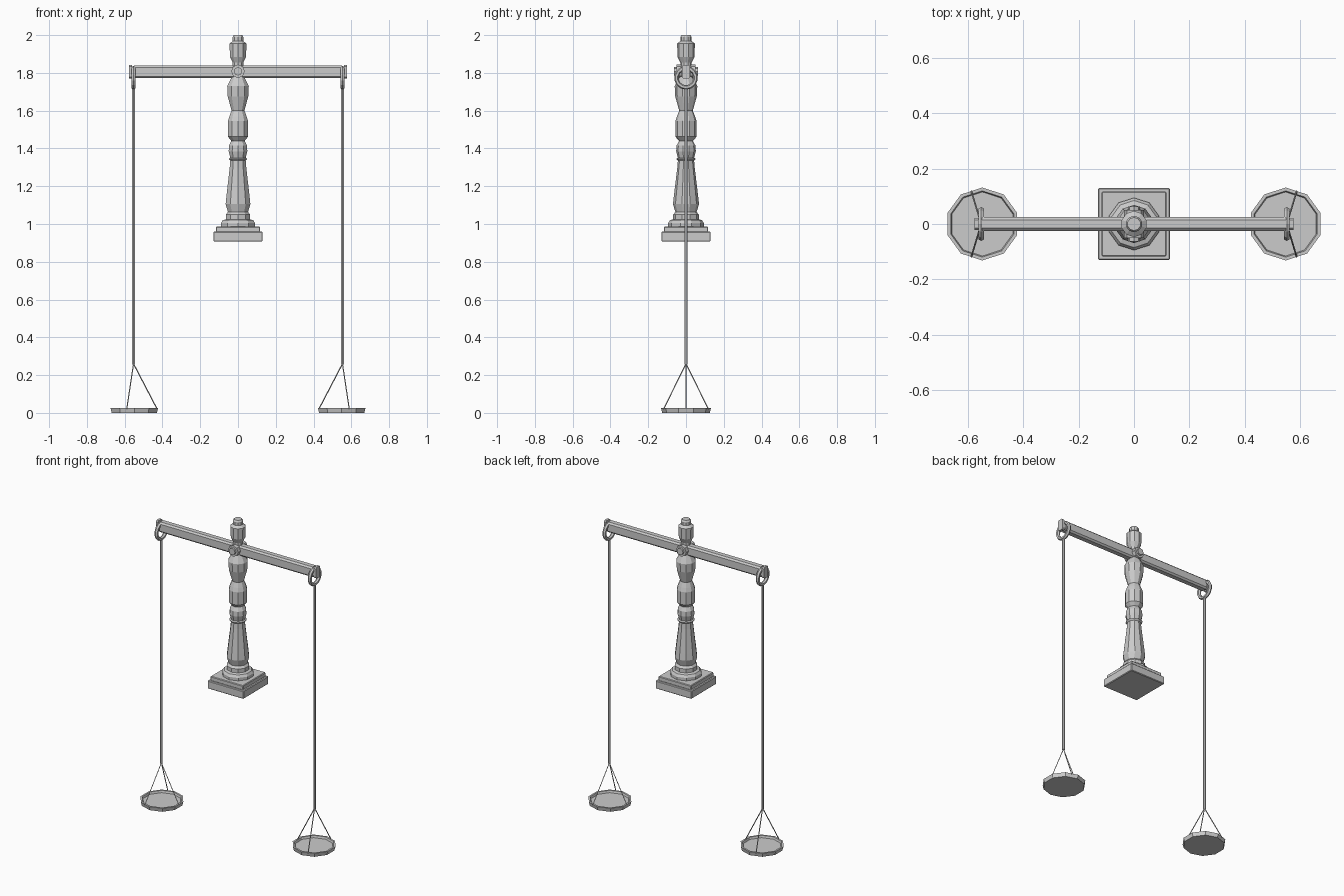
import bpy, bmesh, math
from mathutils import Vector

if "Cube" in bpy.data.objects:
    bpy.data.objects.remove(bpy.data.objects["Cube"])


def make_object(name, bm):
    bmesh.ops.recalc_face_normals(bm, faces=bm.faces[:])
    mesh = bpy.data.meshes.new(name)
    bm.to_mesh(mesh)
    bm.free()
    ob = bpy.data.objects.new(name, mesh)
    bpy.context.collection.objects.link(ob)
    return ob


def lathe(name, profile, sides=10, x=0.0):
    """Faceted turned shape from (radius, z) pairs, closed at both ends."""
    bm = bmesh.new()
    rings = []
    for r, z in profile:
        ring = []
        for i in range(sides):
            a = math.pi / 2 + 2 * math.pi * i / sides
            ring.append(bm.verts.new((x + r * math.cos(a), r * math.sin(a), z)))
        rings.append(ring)
    for lo, hi in zip(rings, rings[1:]):
        for i in range(sides):
            j = (i + 1) % sides
            bm.faces.new((lo[i], lo[j], hi[j], hi[i]))
    bm.faces.new(rings[0])
    bm.faces.new(rings[-1])
    return make_object(name, bm)


def rod(name, a, b, r, sides=6):
    """Straight bar between two points."""
    a, b = Vector(a), Vector(b)
    bpy.ops.mesh.primitive_cylinder_add(vertices=sides, radius=r, depth=(b - a).length,
                                        location=(a + b) / 2)
    ob = bpy.context.object
    ob.name = name
    ob.rotation_euler = (b - a).to_track_quat('Z', 'Y').to_euler()
    return ob


def block(name, size, loc, bevel):
    bm = bmesh.new()
    bmesh.ops.create_cube(bm, size=1)
    bmesh.ops.scale(bm, vec=size, verts=bm.verts)
    bmesh.ops.translate(bm, vec=loc, verts=bm.verts)
    bmesh.ops.bevel(bm, geom=bm.edges[:], offset=bevel, segments=1, affect='EDGES')
    return make_object(name, bm)


def bar(name, x0, x1, half_y, z0, z1, chamfer):
    """Chamfered bar running along x."""
    c = chamfer
    section = [(-half_y + c, z0), (half_y - c, z0), (half_y, z0 + c), (half_y, z1 - c),
               (half_y - c, z1), (-half_y + c, z1), (-half_y, z1 - c), (-half_y, z0 + c)]
    bm = bmesh.new()
    a = [bm.verts.new((x0, y, z)) for y, z in section]
    b = [bm.verts.new((x1, y, z)) for y, z in section]
    for i in range(8):
        j = (i + 1) % 8
        bm.faces.new((a[i], a[j], b[j], b[i]))
    bm.faces.new(a)
    bm.faces.new(b)
    return make_object(name, bm)


# square plinth
block("plinth", (0.26, 0.26, 0.052), (0, 0, 0.933), 0.004)
block("plinth_step", (0.235, 0.235, 0.03), (0, 0, 0.971), 0.004)

# turned foot
lathe("foot", [(0.095, 0.98), (0.095, 1.005), (0.085, 1.02), (0.068, 1.025),
               (0.068, 1.05), (0.055, 1.065)])

# baluster post
lathe("post", [(0.055, 1.06), (0.069, 1.105), (0.064, 1.15), (0.046, 1.30), (0.043, 1.335),
               (0.052, 1.345), (0.043, 1.35), (0.052, 1.385), (0.05, 1.415), (0.037, 1.44),
               (0.056, 1.462), (0.056, 1.545), (0.048, 1.57), (0.036, 1.60), (0.057, 1.675),
               (0.06, 1.73), (0.042, 1.765), (0.03, 1.79), (0.03, 1.855), (0.045, 1.885),
               (0.047, 1.955), (0.03, 1.968), (0.03, 1.99), (0.024, 2.0)])

# crossbeam and its pivot
bar("crossbeam", -0.55, 0.55, 0.025, 1.772, 1.838, 0.01)
rod("pivot", (0, -0.05, 1.808), (0, 0.05, 1.808), 0.036, 8)
rod("pivot_cap", (0, -0.063, 1.808), (0, 0.063, 1.808), 0.022, 8)

for s, side in ((-1, "left"), (1, "right")):
    x = s * 0.553
    # beam end and hanging ring
    bar("beam_end_" + side, s * 0.562, s * 0.578, 0.022, 1.77, 1.843, 0.008)
    bar("beam_neck_" + side, s * 0.545, s * 0.565, 0.018, 1.778, 1.828, 0.006)
    bpy.ops.mesh.primitive_torus_add(major_segments=14, minor_segments=6, major_radius=0.051,
                                     minor_radius=0.012, location=(x, 0, 1.774),
                                     rotation=(0, math.pi / 2, 0))
    bpy.context.object.name = "ring_" + side
    # long suspension rod
    rod("hanger_" + side, (x, 0, 0.255), (x, 0, 1.722), 0.008)
    # three wires down to the pan
    for i, (wx, wy) in enumerate(((0.428, 0), (0.589, 0.119), (0.589, -0.119))):
        rod(f"wire_{side}_{i + 1}", (x, 0, 0.26), (s * wx, wy, 0.02), 0.003, 4)
    # shallow ten-sided pan
    lathe("pan_" + side, [(0.126, 0.0), (0.132, 0.025), (0.12, 0.025), (0.116, 0.012)],
          10, s * 0.549)
